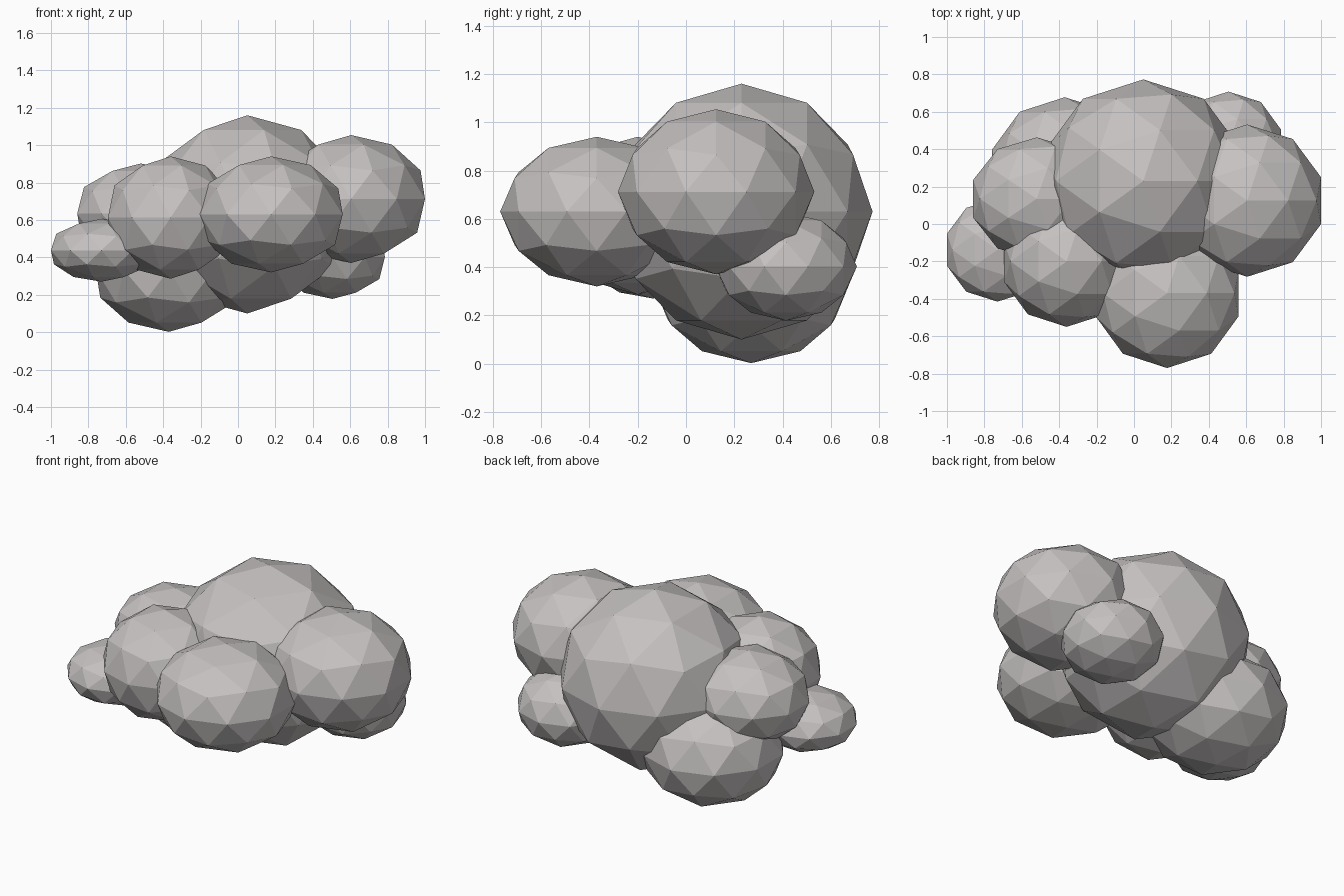
import bpy

if "Cube" in bpy.data.objects:
    bpy.data.objects.remove(bpy.data.objects["Cube"])

# One flat warm-grey material for the whole cloud
grey = bpy.data.materials.new("warm grey")
grey.diffuse_color = (0.56, 0.535, 0.53, 1.0)
grey.use_nodes = True
grey.node_tree.nodes["Principled BSDF"].inputs["Base Color"].default_value = grey.diffuse_color


def puff(name, centre, radii):
    """Low-poly, flat-shaded squashed icosphere."""
    bpy.ops.mesh.primitive_ico_sphere_add(subdivisions=2, radius=1, location=centre)
    ob = bpy.context.object
    ob.name = name
    ob.scale = radii
    bpy.ops.object.transform_apply(location=False, rotation=False, scale=True)
    ob.data.materials.append(grey)
    return ob


# Cloud puffs: name, centre, radii
PUFFS = [
    ("main_puff", (0.05, 0.23, 0.63), (0.55, 0.543, 0.53)),
    ("right_puff", (0.605, 0.125, 0.712), (0.415, 0.407, 0.342)),
    ("front_puff", (0.177, -0.37, 0.63), (0.402, 0.40, 0.31)),
    ("front_left_puff", (-0.36, -0.20, 0.613), (0.353, 0.35, 0.327)),
    ("left_puff", (-0.52, 0.135, 0.635), (0.357, 0.328, 0.267)),
    ("far_left_puff", (-0.73, -0.138, 0.438), (0.284, 0.277, 0.168)),
    ("low_back_left_puff", (-0.37, 0.27, 0.333), (0.41, 0.408, 0.331)),
    ("low_back_right_puff", (0.505, 0.415, 0.402), (0.295, 0.293, 0.224)),
]
for spec in PUFFS:
    puff(*spec)
